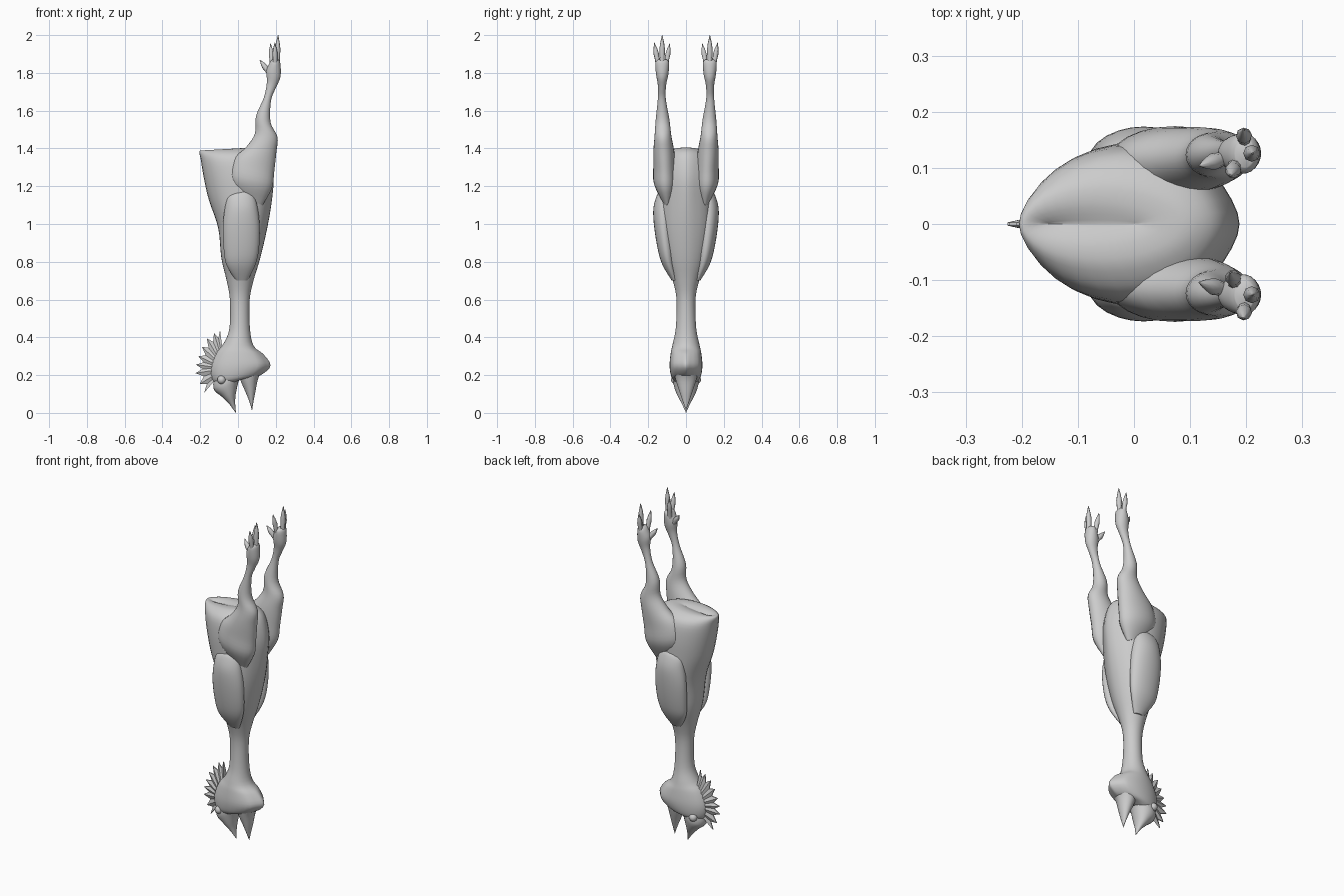
import bpy, bmesh, math
from mathutils import Vector

skin = bpy.data.materials.new("plain grey")
skin.diffuse_color = (0.6, 0.6, 0.6, 1)


def finish(name, bm, angle=50):
    bmesh.ops.recalc_face_normals(bm, faces=bm.faces)
    me = bpy.data.meshes.new(name)
    bm.to_mesh(me)
    bm.free()
    ob = bpy.data.objects.new(name, me)
    bpy.context.collection.objects.link(ob)
    me.materials.append(skin)
    bpy.ops.object.select_all(action='DESELECT')
    ob.select_set(True)
    bpy.context.view_layer.objects.active = ob
    bpy.ops.object.shade_smooth_by_angle(angle=math.radians(angle))
    return ob


def spline(rows, steps):
    """Smooth interpolation through rows of numbers."""
    r = [Vector(v) for v in rows]
    out = []
    for i in range(len(r) - 1):
        a, b, c, d = r[max(i - 1, 0)], r[i], r[i + 1], r[min(i + 2, len(r) - 1)]
        for s in range(steps):
            t = s / steps
            out.append(b + (c - a) * (t / 2) + (a * 2 - b * 5 + c * 4 - d) * (t * t / 2)
                       + (b * 3 - a - c * 3 + d) * (t ** 3 / 2))
    return out + [r[-1]]


def loft(name, rows, steps=4, n=24, side=1):
    """Rings: back x, back z, front x, front z, centre y, half width, front sharpness."""
    bm = bmesh.new()
    prev = None
    for bx, bz, fx, fz, yc, w, p in spline(rows, steps):
        ring = []
        for k in range(n):
            a = 2 * math.pi * k / n
            u = (1 - math.cos(a)) / 2
            y = yc + max(w, 0.0005) * math.sin(a) * (1 - p * max(0, math.cos(2 * a)) * (u > 0.5))
            ring.append(bm.verts.new((bx + (fx - bx) * u, side * y, bz + (fz - bz) * u)))
        if prev:
            for k in range(n):
                bm.faces.new((prev[k], prev[(k + 1) % n], ring[(k + 1) % n], ring[k]))
        else:
            bm.faces.new(ring)
        prev = ring
    bm.faces.new(prev)
    return finish(name, bm)


# torso, neck and skull in one skin
loft("body", [
    (-0.09, 0.14, 0.06, 0.19, 0, 0.050, 0),
    (-0.135, 0.17, 0.12, 0.20, 0, 0.075, .5),
    (-0.145, 0.24, 0.172, 0.25, 0, 0.087, .6),
    (-0.115, 0.32, 0.135, 0.31, 0, 0.081, .4),
    (-0.075, 0.37, 0.083, 0.355, 0, 0.071, .1),
    (-0.045, 0.45, 0.063, 0.45, 0, 0.054, 0),
    (-0.043, 0.60, 0.062, 0.60, 0, 0.050, 0),
    (-0.060, 0.70, 0.082, 0.70, 0, 0.070, 0),
    (-0.088, 0.82, 0.118, 0.82, 0, 0.110, .1),
    (-0.105, 0.98, 0.155, 0.98, 0, 0.135, .2),
    (-0.155, 1.13, 0.180, 1.13, 0, 0.143, .3),
    (-0.182, 1.25, 0.187, 1.25, 0, 0.145, .3),
    (-0.197, 1.34, 0.160, 1.36, 0, 0.130, .2),
    (-0.205, 1.38, 0.110, 1.40, 0, 0.085, 0),
    (-0.192, 1.389, 0.05, 1.403, 0, 0.040, 0),
    (-0.15, 1.375, 0.0, 1.392, 0, 0.0, 0)], n=32)

# open beak
loft("upper_beak", [
    (-0.12, 0.22, 0.04, 0.22, 0, 0.060, 0),
    (-0.13, 0.13, 0.008, 0.18, 0, 0.066, 0),
    (-0.085, 0.085, -0.010, 0.11, 0, 0.048, 0),
    (-0.045, 0.045, -0.015, 0.06, 0, 0.024, 0),
    (-0.013, 0.0, -0.011, 0.003, 0, 0.0, 0)])
loft("lower_beak", [
    (0.0, 0.23, 0.13, 0.23, 0, 0.066, .3),
    (0.010, 0.18, 0.106, 0.18, 0, 0.056, .3),
    (0.040, 0.11, 0.092, 0.11, 0, 0.034, 0),
    (0.060, 0.06, 0.082, 0.06, 0, 0.017, 0),
    (0.073, 0.015, 0.075, 0.015, 0, 0.0, 0)])

# spiky comb, thick at the root and thin at the tips
edge = spline([(-0.095, 0.44), (-0.165, 0.395), (-0.21, 0.30), (-0.225, 0.21), (-0.18, 0.105)], 2)
bm = bmesh.new()
hub = Vector((-0.07, 0.235))
outer, roots = [], []
for i, tip in enumerate(edge):
    outer.append(tip)
    if i < len(edge) - 1:
        mid = (tip + edge[i + 1]) / 2
        outer.append(mid + (hub - mid).normalized() * 0.036)
sides = []
for s in (1, -1):
    rim = [bm.verts.new((p.x, s * 0.003, p.y)) for p in outer]
    root = [bm.verts.new((q.x, s * 0.022, q.y)) for q in (p.lerp(hub, 0.55) for p in outer)]
    for k in range(len(rim) - 1):
        bm.faces.new((rim[k], rim[k + 1], root[k + 1], root[k]))
    sides.append((rim, root))
(ra, qa), (rb, qb) = sides
for k in range(len(ra) - 1):
    bm.faces.new((ra[k], ra[k + 1], rb[k + 1], rb[k]))
for k in (0, -1):
    bm.faces.new((ra[k], qa[k], qb[k], rb[k]))
finish("comb", bm, 30)


def toe(name, a, b, r):
    """Knuckled toe ending in a narrow claw."""
    a, b = Vector(a), Vector(b)
    d = b - a
    q = d.to_track_quat('Z', 'Y')
    bm = bmesh.new()
    prev = None
    for t, f in ((0, 1), (.3, .8), (.55, .95), (.75, .65), (1, .08)):
        ring = [bm.verts.new(a + d * t + q @ Vector((math.cos(k * math.pi / 4), math.sin(k * math.pi / 4), 0)) * r * f)
                for k in range(8)]
        if prev:
            for k in range(8):
                bm.faces.new((prev[k], prev[(k + 1) % 8], ring[(k + 1) % 8], ring[k]))
        else:
            bm.faces.new(ring)
        prev = ring
    bm.faces.new(prev)
    finish(name, bm)


for s, tag in ((1, "left"), (-1, "right")):
    # eye
    bm = bmesh.new()
    bmesh.ops.create_uvsphere(bm, u_segments=14, v_segments=10, radius=0.023)
    bmesh.ops.translate(bm, verts=bm.verts, vec=(-0.087, s * 0.056, 0.175))
    finish(tag + "_eye", bm)
    # folded wing
    loft(tag + "_wing", [
        (0.01, 1.175, 0.05, 1.175, 0.125, 0.012, 0),
        (-0.050, 1.15, 0.085, 1.15, 0.120, 0.035, 0),
        (-0.070, 1.08, 0.105, 1.08, 0.120, 0.053, 0),
        (-0.080, 0.98, 0.115, 0.98, 0.118, 0.050, 0),
        (-0.075, 0.86, 0.110, 0.86, 0.105, 0.043, 0),
        (-0.060, 0.78, 0.090, 0.78, 0.090, 0.033, 0),
        (-0.010, 0.70, 0.050, 0.70, 0.060, 0.015, 0)], side=s)
    # thigh, shank and foot pad
    loft(tag + "_leg", [
        (0.00, 1.15, 0.13, 1.10, 0.100, 0.025, 0),
        (-0.045, 1.24, 0.180, 1.19, 0.110, 0.060, 0),
        (-0.025, 1.34, 0.192, 1.28, 0.113, 0.060, 0),
        (0.045, 1.41, 0.203, 1.38, 0.118, 0.054, 0),
        (0.090, 1.48, 0.209, 1.46, 0.122, 0.044, 0),
        (0.095, 1.57, 0.172, 1.54, 0.124, 0.036, 0),
        (0.137, 1.67, 0.175, 1.655, 0.128, 0.021, 0),
        (0.153, 1.75, 0.200, 1.72, 0.127, 0.022, 0),
        (0.150, 1.81, 0.225, 1.78, 0.126, 0.033, 0),
        (0.168, 1.855, 0.224, 1.85, 0.126, 0.036, 0),
        (0.180, 1.87, 0.215, 1.87, 0.126, 0.025, 0)], side=s)
    # toes
    for part, a, b, r in (
            ("inner", (0.182, 0.108, 1.83), (0.172, 0.086, 1.955), 0.015),
            ("middle", (0.207, 0.126, 1.83), (0.212, 0.126, 2.0), 0.016),
            ("outer", (0.197, 0.145, 1.83), (0.195, 0.168, 1.96), 0.015),
            ("hind", (0.172, 0.120, 1.79), (0.116, 0.104, 1.868), 0.016)):
        toe(f"{tag}_{part}_toe", (a[0], s * a[1], a[2]), (b[0], s * b[1], b[2]), r)
